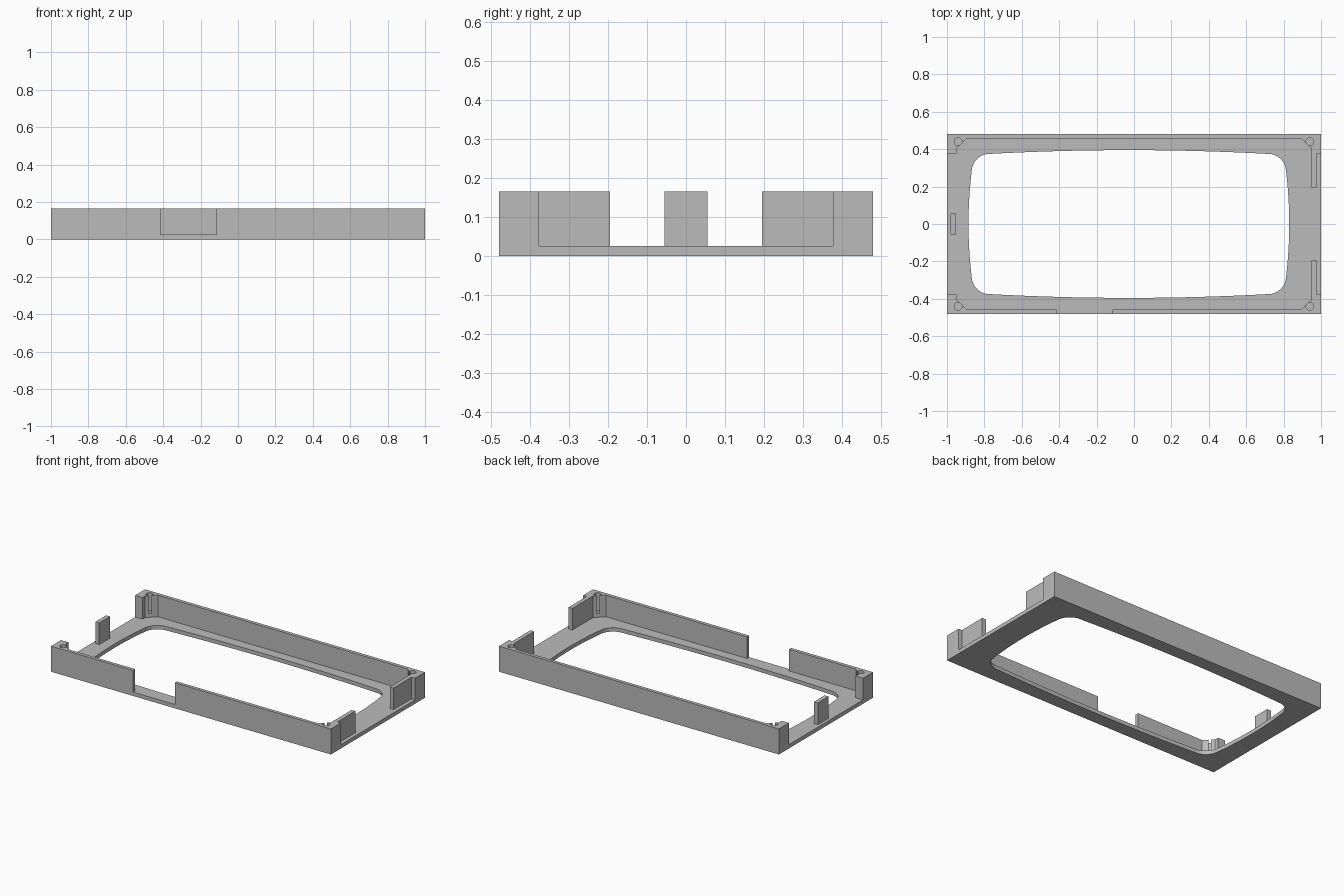
import bpy, bmesh, math
from mathutils import Vector

cube = bpy.data.objects.get("Cube")
if cube:
    bpy.data.objects.remove(cube, do_unlink=True)

PLATE, TOP = 0.025, 0.165

grey = bpy.data.materials.new("plain_grey")
grey.use_nodes = True
grey.diffuse_color = (0.5, 0.5, 0.5, 1)
grey.node_tree.nodes["Principled BSDF"].inputs["Base Color"].default_value = (0.5, 0.5, 0.5, 1)


def prism(name, outline, z0, z1):
    """Extrude a flat outline from z0 up to z1."""
    bm = bmesh.new()
    face = bm.faces.new([bm.verts.new((x, y, z0)) for x, y in outline])
    up = bmesh.ops.extrude_face_region(bm, geom=[face])["geom"]
    bmesh.ops.translate(bm, vec=(0, 0, z1 - z0),
                        verts=[v for v in up if isinstance(v, bmesh.types.BMVert)])
    bmesh.ops.recalc_face_normals(bm, faces=bm.faces)
    mesh = bpy.data.meshes.new(name)
    bm.to_mesh(mesh)
    bm.free()
    mesh.materials.append(grey)
    obj = bpy.data.objects.new(name, mesh)
    bpy.context.collection.objects.link(obj)
    return obj


def rect(x0, x1, y0, y1):
    return [(x0, y0), (x1, y0), (x1, y1), (x0, y1)]


def cut(obj, cutter):
    mod = obj.modifiers.new("cut", 'BOOLEAN')
    mod.operation = 'DIFFERENCE'
    mod.solver = 'EXACT'
    mod.object = cutter
    cutter.hide_render = True
    cutter.hide_set(True)


def smooth(obj):
    bpy.ops.object.select_all(action='DESELECT')
    obj.select_set(True)
    bpy.context.view_layer.objects.active = obj
    bpy.ops.object.shade_smooth_by_angle(angle=math.radians(30))


def bowed_opening(cx, half_x, half_y, corner_x, corner_y, radius):
    """Rectangle with outward bowed sides and rounded corners."""
    corners = [Vector((sx * corner_x, sy * corner_y))
               for sx, sy in ((1, 1), (-1, 1), (-1, -1), (1, -1))]
    mids = [Vector(m) for m in ((0, half_y), (-half_x, 0), (0, -half_y), (half_x, 0))]

    def bow(i, t):
        a, b = corners[i % 4], corners[(i + 1) % 4]
        return a.lerp(b, t) + (mids[i % 4] - (a + b) / 2) * 4 * t * (1 - t)

    pts = []
    for i in range(4):
        t = radius / (corners[i] - corners[(i + 1) % 4]).length
        pts += [bow(i, t + (1 - 2 * t) * k / 24) for k in range(25)]
        # rounded corner joining this side to the next
        n = (corners[(i + 1) % 4] - corners[(i + 2) % 4]).length
        a, b, c = bow(i, 1 - t), corners[(i + 1) % 4], bow(i + 1, radius / n)
        w = 0.75
        for k in range(1, 10):
            s = k / 10
            p, q, r = (1 - s) ** 2, 2 * s * (1 - s) * w, s * s
            pts.append((a * p + b * q + c * r) / (p + q + r))
    return [(p.x + cx, p.y) for p in pts]


# Base plate with bowed window
plate = prism("base_plate", rect(-1, 1, -0.48, 0.48), 0, PLATE)
window = prism("window_cutter", bowed_opening(-0.0275, 0.8575, 0.395, 0.828, 0.37, 0.075),
               -0.1, 0.1)
cut(plate, window)

# Blind screw holes in the four corner posts
holes = {}
for sx in (-1, 1):
    for sy in (-1, 1):
        ring = [(sx * 0.94 + 0.021 * math.cos(a), sy * 0.44 + 0.021 * math.sin(a))
                for a in (k * math.tau / 32 for k in range(32))]
        holes[sx, sy] = prism("screw_hole_cutter", ring, 0.05, 0.3)


def post(sx, sy):
    """Outline of a chamfered corner post, from the outer corner inward."""
    return [(sx * x, sy * y) for x, y in
            ((1, 0.48), (1, 0.378), (0.948, 0.378), (0.948, 0.405), (0.893, 0.458))]


# Back wall with both posts
back = prism("back_wall", post(-1, 1) + post(1, 1)[::-1], PLATE, TOP)
cut(back, holes[-1, 1])
cut(back, holes[1, 1])

# Front wall in two lengths beside the notch
for name, sx, end in (("front_wall_right", -1, -0.415), ("front_wall_left", 1, -0.115)):
    wall = prism(name, post(sx, -1) + [(end, -0.458), (end, -0.48)], PLATE, TOP)
    cut(wall, holes[sx, -1])
    smooth(wall)
smooth(back)
smooth(plate)

# Upright tabs along the short sides
for name, sy in (("tab_left_back", 1), ("tab_left_front", -1)):
    prism(name, rect(0.948, 0.975, *sorted((sy * 0.195, sy * 0.378))), PLATE, TOP)
prism("tab_right", rect(-0.98, -0.953, -0.055, 0.055), PLATE, TOP)
